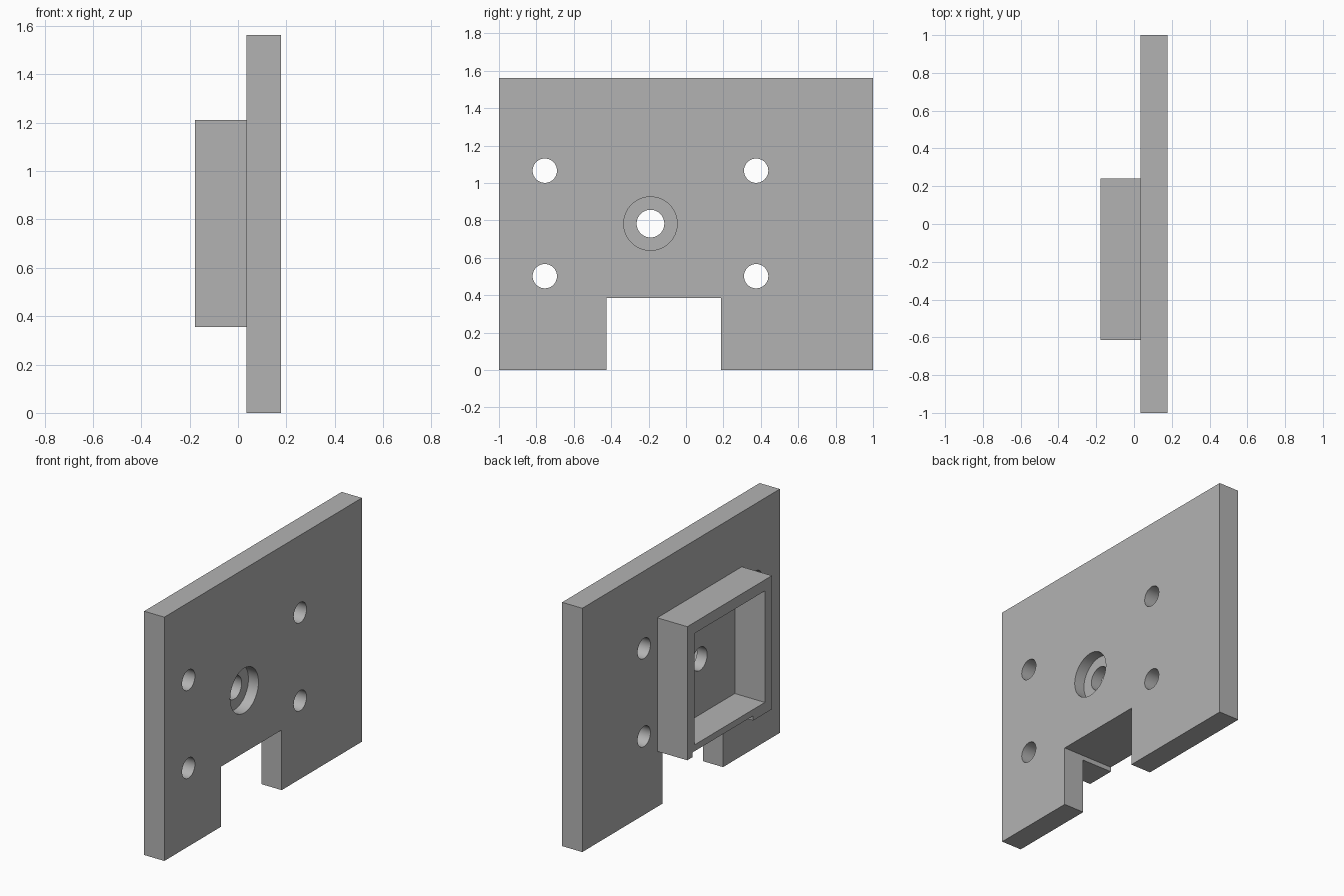
import bpy
import math

cube = bpy.data.objects.get("Cube")
if cube:
    bpy.data.objects.remove(cube, do_unlink=True)

# Shared dimensions
BACK, JOINT, FRONT = -0.178, 0.035, 0.178   # depth along x
CENTRE_Y, CENTRE_Z = -0.187, 0.783          # centre of bore and frame
WALL = 0.071
FRAME = 0.856
BORE_DEPTH = 0.071

grey = bpy.data.materials.new("plain grey")
grey.use_nodes = True
grey.diffuse_color = (0.45, 0.45, 0.45, 1)
grey.node_tree.nodes["Principled BSDF"].inputs["Base Color"].default_value = grey.diffuse_color


def box(name, xs, ys, zs):
    spans = (xs, ys, zs)
    bpy.ops.mesh.primitive_cube_add(size=1, location=[sum(s) / 2 for s in spans])
    obj = bpy.context.object
    obj.name = name
    obj.scale = [s[1] - s[0] for s in spans]
    bpy.ops.object.transform_apply(location=True, rotation=True, scale=True)
    return obj


def drill(name, radius, xs, y, z):
    bpy.ops.mesh.primitive_cylinder_add(
        vertices=64, radius=radius, depth=xs[1] - xs[0],
        location=(sum(xs) / 2, y, z), rotation=(0, math.pi / 2, 0))
    obj = bpy.context.object
    obj.name = name
    bpy.ops.object.transform_apply(location=True, rotation=True, scale=True)
    return obj


def cut(target, cutter):
    cutter.hide_render = True
    mod = target.modifiers.new("cut", "BOOLEAN")
    mod.operation = "DIFFERENCE"
    mod.solver = "EXACT"
    mod.object = cutter
    bpy.context.view_layer.objects.active = target
    bpy.ops.object.modifier_apply(modifier=mod.name)
    bpy.data.objects.remove(cutter, do_unlink=True)


def square(half):
    return ((CENTRE_Y - half, CENTRE_Y + half), (CENTRE_Z - half, CENTRE_Z + half))


def notch():
    return box("notch_cutter", (-1, 1), (-0.425, 0.188), (-1, 0.385))


# Mounting plate with bottom notch, four screw holes and a stepped bore
plate = box("mounting_plate", (JOINT, FRONT), (-1, 1), (0, 1.562))
cut(plate, notch())
for y in (-0.755, 0.375):
    for z in (0.502, 1.066):
        cut(plate, drill("screw_hole_cutter", 0.065, (-1, 1), y, z))
cut(plate, drill("bore_cutter", 0.074, (-1, 1), CENTRE_Y - 0.003, CENTRE_Z))
cut(plate, drill("counterbore_cutter", 0.143, (FRONT - BORE_DEPTH, 1), CENTRE_Y - 0.003, CENTRE_Z))

# Square open frame on the rear, its lower wall relieved by the notch
frame = box("rear_frame", (BACK, JOINT), *square(FRAME / 2))
cut(frame, box("pocket_cutter", (-1, 1), *square(FRAME / 2 - WALL)))
cut(frame, notch())

for obj in (plate, frame):
    obj.data.materials.clear()
    obj.data.materials.append(grey)
    bpy.ops.object.select_all(action="DESELECT")
    obj.select_set(True)
    bpy.context.view_layer.objects.active = obj
    bpy.ops.object.shade_smooth_by_angle(angle=math.radians(30))
